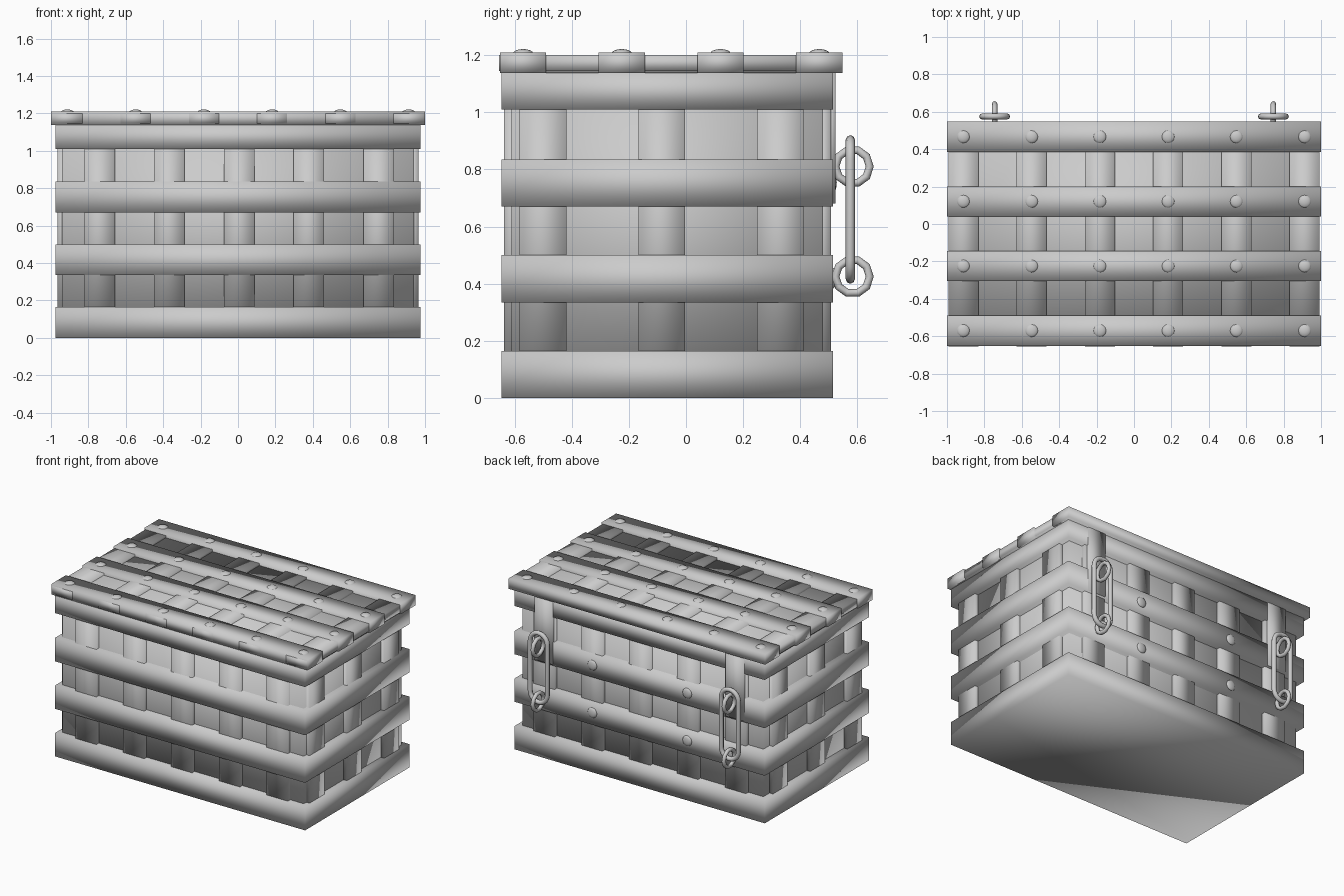
import bpy, bmesh
from math import pi, cos, sin
from mathutils import Matrix, Vector

cube = bpy.data.objects.get("Cube")
if cube:
    bpy.data.objects.remove(cube, do_unlink=True)

GREY = (0.6, 0.6, 0.6, 1)
metal = bpy.data.materials.new("plain_grey")
metal.use_nodes = True
metal.diffuse_color = GREY
metal.node_tree.nodes["Principled BSDF"].inputs["Base Color"].default_value = GREY

BACK, FRONT = 0.515, -0.645
MID_Y = (BACK + FRONT) / 2


def finish(name, bm):
    bmesh.ops.recalc_face_normals(bm, faces=bm.faces)
    mesh = bpy.data.meshes.new(name)
    bm.to_mesh(mesh)
    bm.free()
    mesh.materials.append(metal)
    mesh.shade_smooth()
    obj = bpy.data.objects.new(name, mesh)
    bpy.context.collection.objects.link(obj)
    return obj


def box(name, x, y, z):
    """Softly shaded box from (min, max) ranges."""
    bm = bmesh.new()
    bmesh.ops.create_cube(bm, size=1)
    for v in bm.verts:
        v.co = [lo + (c + 0.5) * (hi - lo) for c, (lo, hi) in zip(v.co, (x, y, z))]
    return finish(name, bm)


def around(c, half):
    return (c - half, c + half)


def rivet(name, place, squash):
    bm = bmesh.new()
    bmesh.ops.create_uvsphere(bm, u_segments=12, v_segments=8, radius=0.036)
    for v in bm.verts:
        v.co = Vector(place) + Vector(a * b for a, b in zip(v.co, squash))
    return finish(name, bm)


def chain_loop(name, place, radius, stretch, tube, upright, steps=10):
    """Torus split in two halves pulled apart in z; lies in xz, or in yz if upright."""
    bm = bmesh.new()
    rings = []
    angles = [pi * i / steps for i in range(steps + 1)]
    path = [(a, stretch) for a in angles] + [(a + pi, -stretch) for a in angles]
    if not stretch:
        path = [(2 * pi * i / steps, 0) for i in range(steps)]
    for a, shift in path:
        ring = []
        for j in range(8):
            t = 2 * pi * j / 8
            r = radius + tube * cos(t)
            ring.append(bm.verts.new((r * cos(a), tube * sin(t), r * sin(a) + shift)))
        rings.append(ring)
    for i, ring in enumerate(rings):
        after = rings[(i + 1) % len(rings)]
        for j in range(8):
            k = (j + 1) % 8
            bm.faces.new((ring[j], after[j], after[k], ring[k]))
    if upright:
        bm.transform(Matrix.Rotation(pi / 2, 4, "Z"))
    bm.transform(Matrix.Translation(place))
    return finish(name, bm)


# Body core and the bands wrapped around it
box("body_core", (-0.94, 0.94), (-0.61, 0.48), (0.02, 1.13))
for name, low, high in (("bottom", 0, 0.165), ("lower", 0.335, 0.5),
                        ("upper", 0.67, 0.835), ("top", 1.01, 1.137)):
    box(name + "_band", (-0.975, 0.975), (FRONT, BACK), (low, high))

# Upright slats on all four sides
for i in range(5):
    x = around(0.373 * (i - 2) + 0.006, 0.082)
    box(f"front_slat_{i}", x, (-0.637, -0.58), (0.05, 1.1))
    box(f"back_slat_{i}", x, (0.45, 0.507), (0.05, 1.1))
for i in range(3):
    y = around(-0.085 + 0.415 * (i - 1), 0.082)
    for side, x in (("left", (0.91, 0.966)), ("right", (-0.966, -0.91))):
        box(f"{side}_slat_{i}", x, y, (0.05, 1.1))

# Lid: panel, cross strips, long boards and rivets
box("lid_panel", (-0.985, 0.985), (-0.635, 0.535), (1.137, 1.185))
strip_x = [0.365 * (i - 2.5) for i in range(6)]
for i, x in enumerate(strip_x):
    box(f"lid_strip_{i}", around(x, 0.08), (-0.655, 0.54), (1.145, 1.2))
for i in range(4):
    y = MID_Y + 0.013 + 0.3455 * (i - 1.5)
    box(f"lid_board_{i}", (-1, 1), around(y, 0.081), (1.137, 1.21))
    for j, x in enumerate(strip_x):
        rivet(f"lid_rivet_{i}_{j}", (x, y, 1.205), (1, 1, 0.45))

# Back rivets, hanging straps and chains, mirrored left and right
for side, s in (("left", 1), ("right", -1)):
    for z in (0.42, 0.755):
        rivet(f"{side}_back_rivet_{z}", (s * 0.37, BACK, z), (1, 0.35, 1))
    x = s * 0.745
    box(side + "_strap", around(x, 0.07), (0.49, 0.524), (0.68, 1.14))
    chain_loop(side + "_long_link", (x, 0.575, 0.66), 0.067, 0.177, 0.016, False)
    for name, z in (("upper", 0.81), ("lower", 0.425)):
        chain_loop(f"{side}_{name}_ring", (x, 0.583, z), 0.06, 0, 0.014, True)
